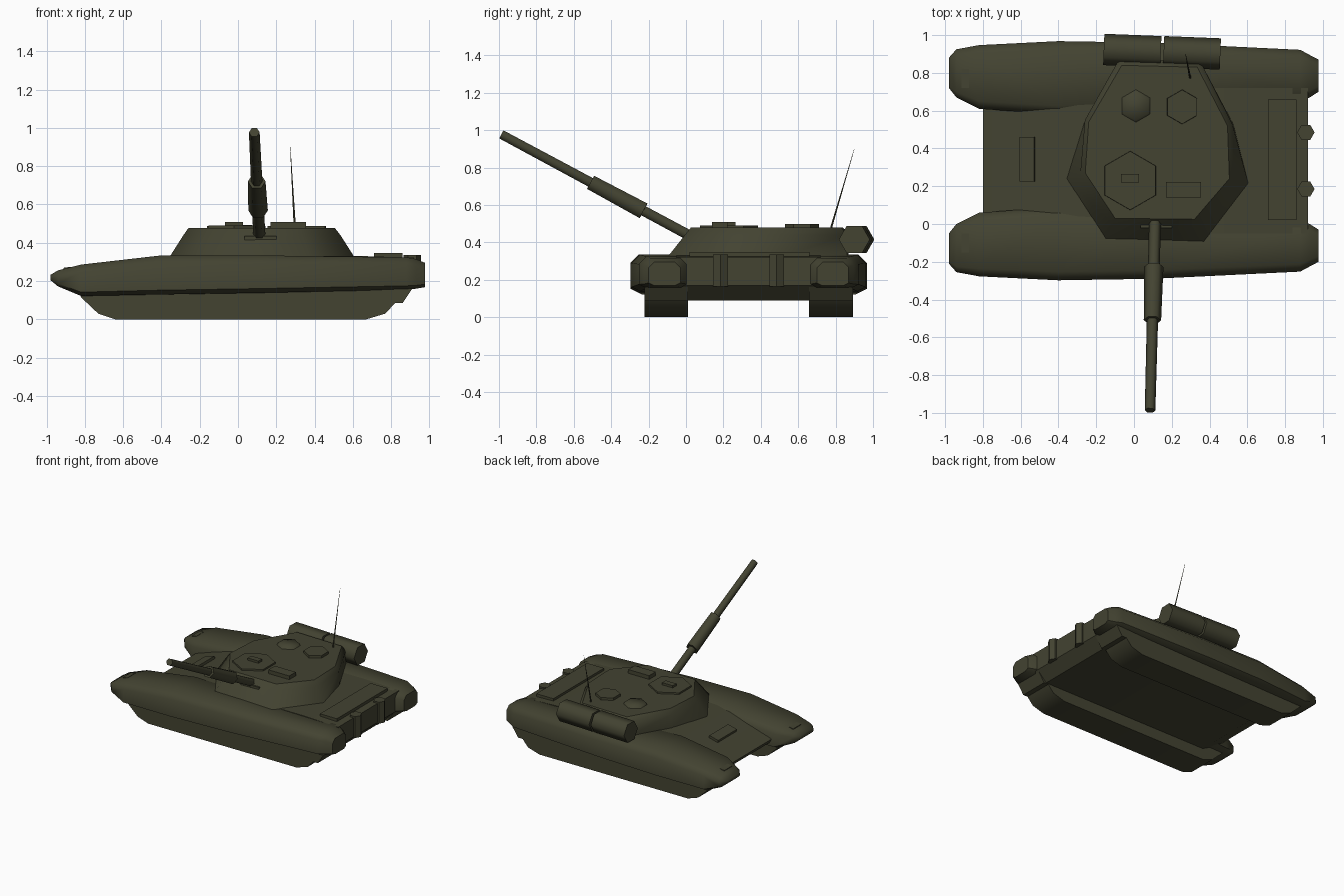
import bpy, bmesh, math
from mathutils import Vector, Matrix

if "Cube" in bpy.data.objects:
    bpy.data.objects.remove(bpy.data.objects["Cube"])

olive = bpy.data.materials.new("olive_drab")
olive.diffuse_color = (0.056, 0.056, 0.031, 1)
olive.use_nodes = True
olive.node_tree.nodes["Principled BSDF"].inputs["Base Color"].default_value = olive.diffuse_color
MID = 0.335  # centre line of the hull in y


def finish(name, bm, angle=40):
    bmesh.ops.recalc_face_normals(bm, faces=bm.faces)
    me = bpy.data.meshes.new(name)
    bm.to_mesh(me)
    bm.free()
    ob = bpy.data.objects.new(name, me)
    bpy.context.collection.objects.link(ob)
    me.materials.append(olive)
    bpy.ops.object.select_all(action='DESELECT')
    ob.select_set(True)
    bpy.context.view_layer.objects.active = ob
    bpy.ops.object.shade_smooth_by_angle(angle=math.radians(angle))
    return ob


def loft(name, rings, angle=40):
    """Skin a list of equal-length point rings and cap both ends."""
    bm = bmesh.new()
    vs = [[bm.verts.new(p) for p in r] for r in rings]
    n = len(vs[0])
    for a, b in zip(vs, vs[1:]):
        for i in range(n):
            bm.faces.new((a[i], a[(i + 1) % n], b[(i + 1) % n], b[i]))
    bm.faces.new(vs[0])
    bm.faces.new(vs[-1])
    return finish(name, bm, angle)


def prism(name, profile, y0, y1):
    return loft(name, [[(x, y, z) for x, z in profile] for y in (y0, y1)])


def box(name, x0, x1, y0, y1, z0, z1, tilt=0):
    bm = bmesh.new()
    mid = Vector(((x0 + x1) / 2, (y0 + y1) / 2, (z0 + z1) / 2))
    m = Matrix.Translation(mid) @ Matrix.Rotation(tilt, 4, 'Y') @ Matrix.Diagonal((x1 - x0, y1 - y0, z1 - z0, 1))
    bmesh.ops.create_cube(bm, size=1, matrix=m)
    return finish(name, bm)


def hex_rod(name, a, b, r0, r1=None, side=(1, 0, 0), angle=40):
    """Six-sided rod from a to b with a corner pointing along side."""
    a, b = Vector(a), Vector(b)
    w = (b - a).normalized()
    u = Vector(side)
    u = (u - w * u.dot(w)).normalized()
    v = w.cross(u)
    r1 = r0 if r1 is None else r1
    dirs = [u * math.cos(k * math.pi / 3) + v * math.sin(k * math.pi / 3) for k in range(6)]
    return loft(name, [[p + d * r for d in dirs] for p, r in ((a, r0), (b, r1))], angle)


def flip(y):
    return 2 * MID - y


# Centre hull with sloped front plate
prism("hull", [(-0.8, 0.2), (-0.62, 0.265), (-0.42, 0.318), (-0.3, 0.332), (0.6, 0.332), (0.92, 0.322),
               (0.92, 0.17), (0.84, 0.09), (-0.64, 0.09), (-0.78, 0.165)], -0.05, 0.72)

# Rounded fenders: x, outer y, inner y, top z, bottom z, bevel
stations = [(-0.98, -0.21, -0.05, 0.232, 0.205, 0.01),
            (-0.94, -0.255, 0.0, 0.256, 0.172, 0.03),
            (-0.82, -0.277, 0.06, 0.286, 0.122, 0.04),
            (-0.4, -0.298, 0.09, 0.334, 0.13, 0.045),
            (0.1, -0.29, 0.06, 0.334, 0.138, 0.045),
            (0.88, -0.252, 0.02, 0.324, 0.155, 0.04),
            (0.93, -0.225, 0.0, 0.315, 0.16, 0.035),
            (0.977, -0.2, -0.03, 0.295, 0.168, 0.03)]
# Track blocks
track = [(-0.83, 0.14), (-0.82, 0.115), (-0.73, 0.03), (-0.64, 0), (0.67, 0), (0.77, 0.03),
         (0.82, 0.085), (0.86, 0.085), (0.91, 0.16)]
for side, f in (("front", lambda y: y), ("rear", flip)):
    rings = []
    for x, yo, yi, zt, zb, b in stations:
        sec = [(yo, zb + b * 0.5), (yo, zt - b), (yo + b, zt), (yi - b, zt),
               (yi, zt - b), (yi, zb + b * 0.5), (yi - b, zb), (yo + b, zb)]
        rings.append([(x, f(y), z) for y, z in sec])
    loft(side + "_fender", rings, 55)
    prism(side + "_track", track, f(-0.222), f(0.012))
    # Headlight and exhaust pipe
    box(side + "_headlight", -0.91, -0.87, f(-0.1) - 0.05, f(-0.1) + 0.05, 0.235, 0.272, -0.15)
    hex_rod(side + "_exhaust", (0.91, f(0.185), 0.165), (0.91, f(0.185), 0.335), 0.046)

# Engine deck cover and glacis box
box("engine_cover", 0.71, 0.86, 0.02, 0.66, 0.3, 0.347)
box("glacis_box", -0.6, -0.52, 0.225, 0.46, 0.235, 0.3, -0.25)

# Turret: base outline and shoulder outline, matched point by point
base = [(-0.355, 0.24), (-0.15, -0.08), (0.37, -0.092), (0.605, 0.215), (0.525, 0.53), (0.35, 0.862),
        (-0.08, 0.87), (-0.26, 0.55)]
shoulder = [(-0.285, 0.26), (-0.115, 0.0), (0.335, -0.005), (0.535, 0.23), (0.52, 0.53), (0.35, 0.862),
            (-0.08, 0.87), (-0.26, 0.55)]
roof = [(-0.258, 0.27), (-0.1, 0.03), (0.32, 0.025), (0.505, 0.24), (0.495, 0.52), (0.335, 0.83),
        (-0.065, 0.84), (-0.24, 0.54)]
loft("turret", [[(x, y, z) for x, y in ring] for ring, z in
                ((base, 0.33), (shoulder, 0.44), (roof, 0.478))], 50)

# Roof hatches and sights
hex_rod("main_hatch", (-0.02, 0.23, 0.47), (-0.02, 0.23, 0.49), 0.157, 0.155, (0, 1, 0))
hex_rod("left_hatch", (0.01, 0.625, 0.47), (0.01, 0.625, 0.494), 0.092, 0.075, (0, 1, 0), 80)
hex_rod("right_hatch", (0.255, 0.62, 0.47), (0.255, 0.62, 0.497), 0.092, 0.09, (0, 1, 0))
box("hatch_sight", -0.068, 0.026, 0.22, 0.265, 0.48, 0.508)
box("roof_sight", 0.17, 0.355, 0.14, 0.222, 0.47, 0.508)

# Raised gun: barrel, sleeve and mantlet plate
root, tip = Vector((0.112, 0.04, 0.425)), Vector((0.085, -0.987, 0.977))


def along(t):
    return root.lerp(tip, t)


hex_rod("gun_barrel", root, tip, 0.032, 0.028, angle=65)
hex_rod("gun_sleeve", along(0.26), along(0.535), 0.051, 0.046, angle=65)
box("mantlet", 0.035, 0.2, -0.02, 0.06, 0.415, 0.435)

# Fuel drums behind the turret
for name, x0, x1, y in (("left_drum", -0.16, 0.142, 0.918), ("right_drum", 0.157, 0.457, 0.906)):
    hex_rod(name, (x0, y + 0.006, 0.415), (x1, y - 0.006, 0.415), 0.083, side=(0, 1, 0), angle=65)

# Whip antenna
hex_rod("antenna", (0.297, 0.775, 0.475), (0.273, 0.9, 0.9), 0.006, 0.001)
